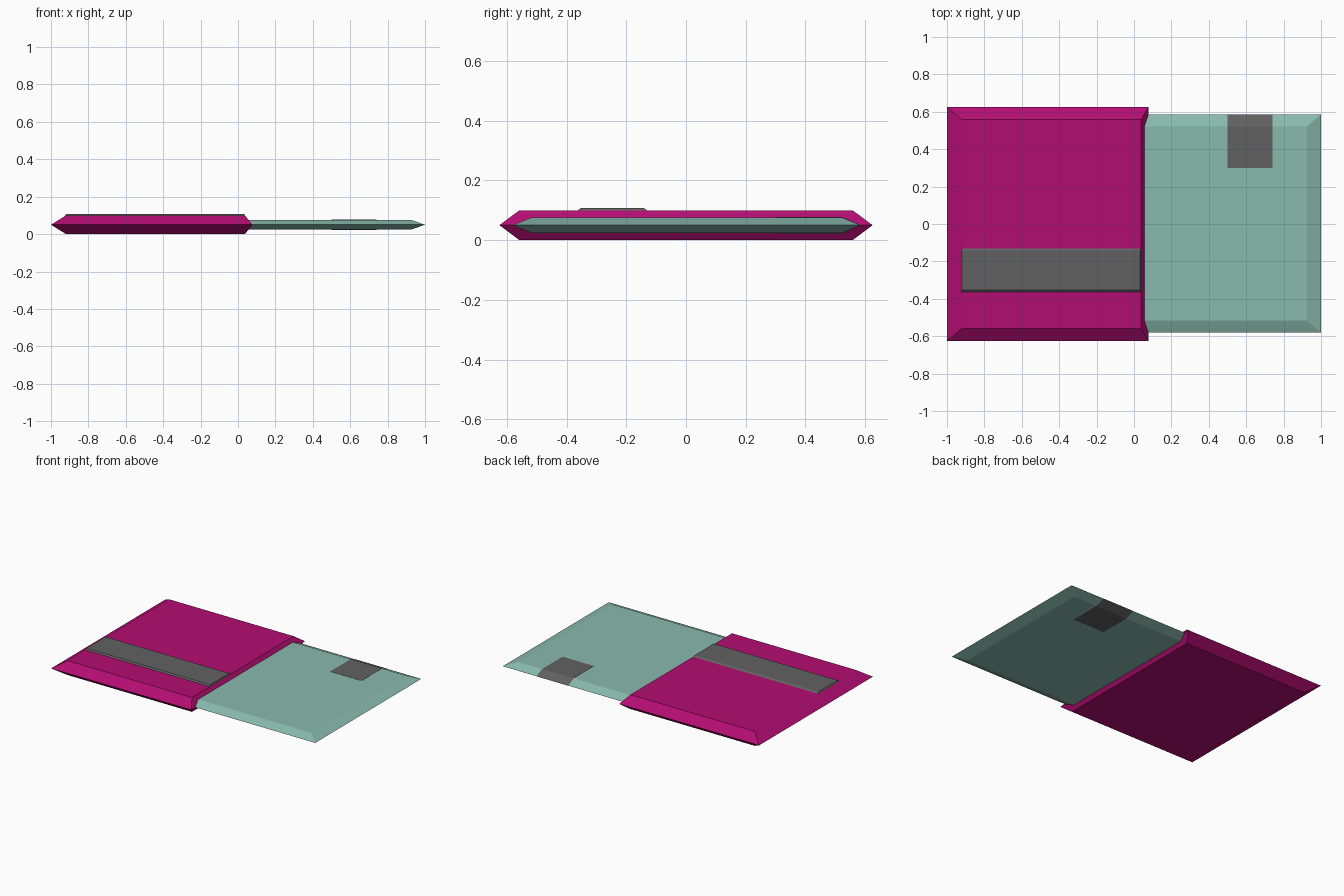
import bpy, bmesh

if "Cube" in bpy.data.objects:
    bpy.data.objects.remove(bpy.data.objects["Cube"])


def material(name, rgb):
    m = bpy.data.materials.new(name)
    m.diffuse_color = (*rgb, 1)
    m.use_nodes = True
    m.node_tree.nodes["Principled BSDF"].inputs["Base Color"].default_value = m.diffuse_color
    return m


def loft(name, rings, mat):
    """Closed solid from stacked rectangles (x0, x1, y0, y1, z)."""
    bm = bmesh.new()
    loops = [[bm.verts.new(p) for p in
              ((x0, y0, z), (x1, y0, z), (x1, y1, z), (x0, y1, z))]
             for x0, x1, y0, y1, z in rings]
    for a, b in zip(loops, loops[1:]):
        for i in range(4):
            j = (i + 1) % 4
            bm.faces.new((a[i], a[j], b[j], b[i]))
    bm.faces.new(loops[0][::-1])
    bm.faces.new(loops[-1])
    bmesh.ops.recalc_face_normals(bm, faces=bm.faces)
    mesh = bpy.data.meshes.new(name)
    bm.to_mesh(mesh)
    bm.free()
    mesh.materials.append(mat)
    ob = bpy.data.objects.new(name, mesh)
    bpy.context.collection.objects.link(ob)
    return ob


def slab(name, x0, x1, y0, y1, zmid, half, left, right, side, mat):
    """Flat slab whose edges taper to a knife line at mid height."""
    inner = (x0 + left, x1 - right, y0 + side, y1 - side)
    return loft(name, [(*inner, zmid - half), (x0, x1, y0, y1, zmid),
                       (*inner, zmid + half)], mat)


magenta = material("magenta", (0.45, 0.004, 0.17))
mint = material("mint", (0.25, 0.49, 0.42))
grey = material("dark_grey", (0.12, 0.12, 0.12))

# Thick sleeve on the left, thin card sticking out on the right
slab("sleeve", -1, 0.077, -0.625, 0.625, 0.05, 0.05, 0.08, 0.04, 0.067, magenta)
slab("card", -0.1, 1, -0.58, 0.585, 0.05, 0.026, 0.075, 0.075, 0.063, mint)

# Raised strip on top of the sleeve
loft("sleeve_strip", [(-0.925, 0.037, -0.365, -0.127, 0.098),
                      (-0.92, 0.033, -0.352, -0.142, 0.108)], grey)

# Dark patch wrapping the back edge of the card, top and bottom
loft("card_patch", [(0.5, 0.74, 0.3, 0.5225, 0.0228),
                    (0.5, 0.74, 0.3, 0.5865, 0.05),
                    (0.5, 0.74, 0.3, 0.5225, 0.0772)], grey)
